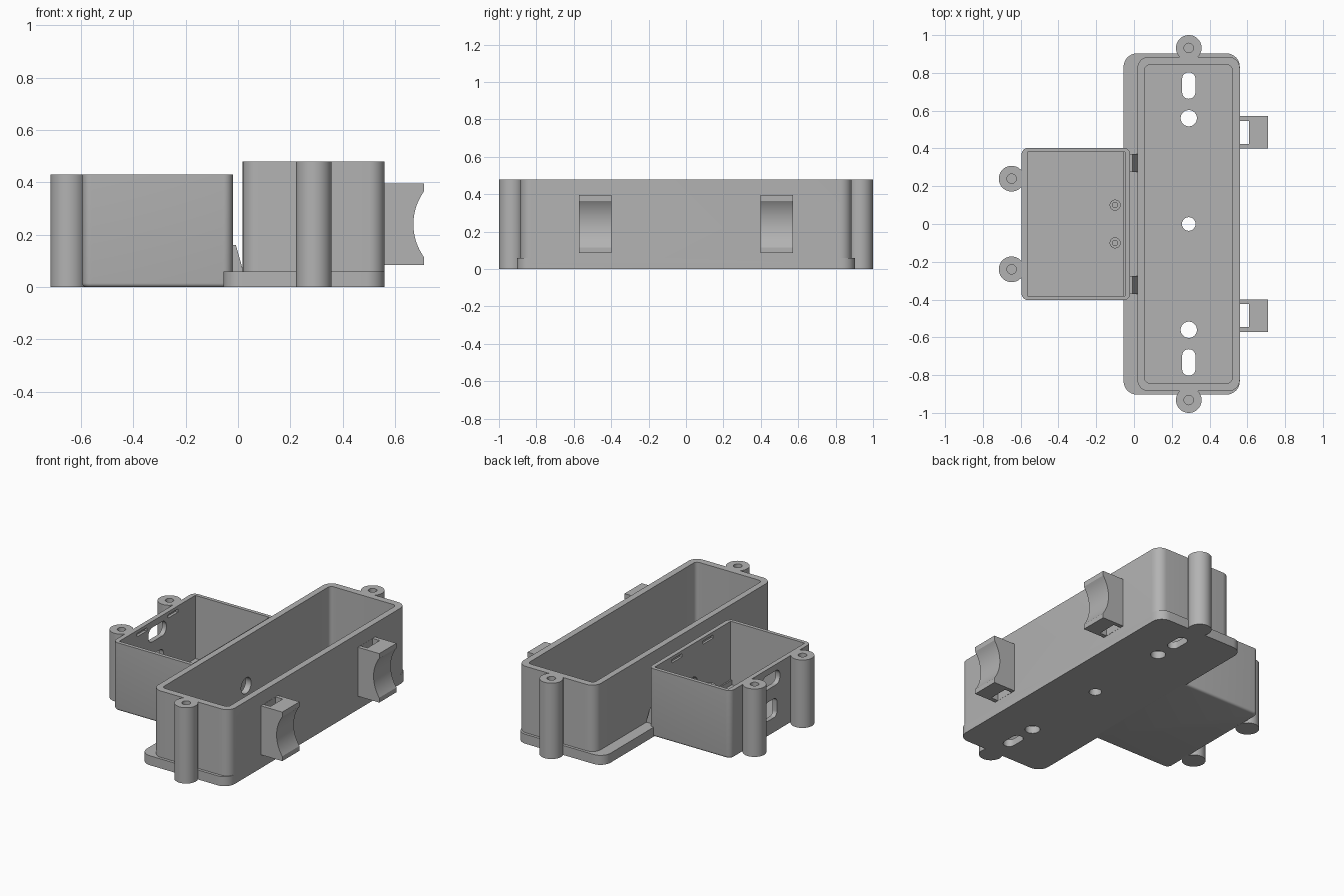
import bpy, bmesh, math
from mathutils import Matrix

cube = bpy.data.objects.get("Cube")
if cube:
    bpy.data.objects.remove(cube, do_unlink=True)

grey = bpy.data.materials.new("plain grey")
grey.use_nodes = True
grey.diffuse_color = (0.45, 0.45, 0.45, 1)
grey.node_tree.nodes["Principled BSDF"].inputs["Base Color"].default_value = (0.45, 0.45, 0.45, 1)


def finish(name, bm):
    bmesh.ops.recalc_face_normals(bm, faces=bm.faces)
    mesh = bpy.data.meshes.new(name)
    bm.to_mesh(mesh)
    bm.free()
    mesh.materials.append(grey)
    ob = bpy.data.objects.new(name, mesh)
    bpy.context.collection.objects.link(ob)
    return ob


def block(name, x, y, z, radius=0, foot=0, sideways=False):
    """Box from ranges; upright (or x-running) edges rounded, bottom rim optionally too."""
    dims = [b - a for a, b in (x, y, z)]
    mid = [(a + b) / 2 for a, b in (x, y, z)]
    axis = 0 if sideways else 2
    bm = bmesh.new()
    bmesh.ops.create_cube(bm, size=1)
    bmesh.ops.scale(bm, vec=dims, verts=bm.verts)
    if radius:
        edges = [e for e in bm.edges
                 if abs(e.verts[0].co[axis] - e.verts[1].co[axis]) > dims[axis] / 2]
        bmesh.ops.bevel(bm, geom=edges, offset=radius, segments=8, profile=0.5, affect='EDGES')
    if foot:
        rim = [e for e in bm.edges if all(v.co.z < 0.001 - dims[2] / 2 for v in e.verts)]
        bmesh.ops.bevel(bm, geom=rim, offset=foot, segments=4, profile=0.5, affect='EDGES')
    bmesh.ops.translate(bm, vec=mid, verts=bm.verts)
    return finish(name, bm)


def rod(name, x, y, z, radius, sideways=False):
    """Cylinder standing on range z, or running along range x at height z."""
    a, b = x if sideways else z
    bm = bmesh.new()
    bmesh.ops.create_cone(bm, cap_ends=True, segments=40, radius1=radius, radius2=radius, depth=b - a)
    if sideways:
        bmesh.ops.rotate(bm, matrix=Matrix.Rotation(math.pi / 2, 3, 'Y'), verts=bm.verts)
    centre = ((a + b) / 2, y, z) if sideways else (x, y, (a + b) / 2)
    bmesh.ops.translate(bm, vec=centre, verts=bm.verts)
    return finish(name, bm)


def prism(name, outline, y):
    """Extrude an x-z outline over range y."""
    bm = bmesh.new()
    face = bm.faces.new([bm.verts.new((px, y[0], pz)) for px, pz in outline])
    new = bmesh.ops.extrude_face_region(bm, geom=[face])["geom"]
    bmesh.ops.translate(bm, vec=(0, y[1] - y[0], 0),
                        verts=[v for v in new if isinstance(v, bmesh.types.BMVert)])
    return finish(name, bm)


def combine(ob, tool, operation):
    mod = ob.modifiers.new(operation, 'BOOLEAN')
    mod.operation, mod.object, mod.solver = operation, tool, 'EXACT'
    bpy.ops.object.select_all(action='DESELECT')
    bpy.context.view_layer.objects.active = ob
    ob.select_set(True)
    bpy.ops.object.modifier_apply(modifier=mod.name)
    bpy.data.objects.remove(tool, do_unlink=True)


def add(ob, tool):
    combine(ob, tool, 'UNION')


def cut(ob, tool):
    combine(ob, tool, 'DIFFERENCE')


# Long tray: foot plate, walls and end posts
tray = block("long_tray", (-0.055, 0.56), (-0.903, 0.903), (0, 0.06), 0.07)
add(tray, block("wall", (0.018, 0.56), (-0.885, 0.885), (0.03, 0.48), 0.06))
for s in (-1, 1):
    add(tray, rod("post", 0.29, s * 0.932, (0, 0.48), 0.068))
cut(tray, block("cavity", (0.057, 0.519), (-0.842, 0.842), (0.045, 0.6), 0.025))

# Floor holes and screw holes of the long tray
cut(tray, rod("hole", 0.29, 0, (-0.1, 0.2), 0.036))
for s in (-1, 1):
    cut(tray, rod("screw", 0.29, s * 0.932, (0.2, 0.6), 0.025))
    cut(tray, rod("hole", 0.29, s * 0.56, (-0.1, 0.2), 0.043))
    cut(tray, block("slot", (0.255, 0.325), (s * 0.733 - 0.07, s * 0.733 + 0.07), (-0.1, 0.2), 0.0345))
cut(tray, rod("wire_hole", (0.0, 0.1), 0, 0.17, 0.05, True))

# Small box with rounded foot and two side posts
box = block("small_box", (-0.595, -0.02), (-0.403, 0.403), (0, 0.43), 0.035, 0.015)
for s in (-1, 1):
    add(box, rod("post", -0.648, s * 0.24, (0, 0.43), 0.068))
cut(box, block("cavity", (-0.565, -0.047), (-0.38, 0.38), (0.03, 0.6)))
for s in (-1, 1):
    cut(box, rod("screw", -0.648, s * 0.24, (0.2, 0.6), 0.025))
    # lid latch slots in both long walls
    for x in ((-0.582, -0.5), (-0.1, -0.033)):
        cut(box, block("latch", x, (s * 0.155 - 0.05, s * 0.155 + 0.05), (0.39, 0.41)))

# Openings in the outer wall and wire hole in the inner wall
cut(box, block("port", (-0.7, -0.5), (-0.09, 0.09), (0.3, 0.39), 0.04, sideways=True))
cut(box, block("port", (-0.7, -0.5), (-0.06, 0.06), (0.1, 0.22), 0.03, sideways=True))
cut(box, rod("wire_hole", (-0.1, 0.01), 0, 0.17, 0.05, True))

parts = [tray, box]
arc = [(0.885 - 0.215 * math.cos(t), 0.24 + 0.215 * math.sin(t))
       for t in (math.radians(-35.5 + 71 * i / 24) for i in range(25))]
for s, side in ((-1, "front"), (1, "back")):
    # Hollow pegs on the small box floor
    peg = rod(side + "_peg", -0.1, s * 0.1, (0.02, 0.15), 0.029)
    cut(peg, rod("bore", -0.1, s * 0.1, (0.04, 0.3), 0.014))
    # Sloping webs joining the two bodies
    web = prism(side + "_web", [(-0.025, 0.05), (0.019, 0.05), (0.019, 0.065),
                                (-0.008, 0.16), (-0.025, 0.16)], (s * 0.322 - 0.048, s * 0.322 + 0.048))
    # Concave cradles with a strap window
    outline = [(0.55, 0.085), (0.71, 0.085)] + arc + [(0.71, 0.395), (0.55, 0.395)]
    cradle = prism(side + "_cradle", outline, (s * 0.485 - 0.086, s * 0.485 + 0.086))
    cut(cradle, block("window", (0.561, 0.61), (s * 0.485 - 0.061, s * 0.485 + 0.061), (0, 0.5)))
    parts += [peg, web, cradle]

# Smooth curved faces, keep edges crisp
bpy.ops.object.select_all(action='DESELECT')
for ob in parts:
    ob.select_set(True)
bpy.context.view_layer.objects.active = tray
bpy.ops.object.shade_smooth_by_angle(angle=math.radians(30))
